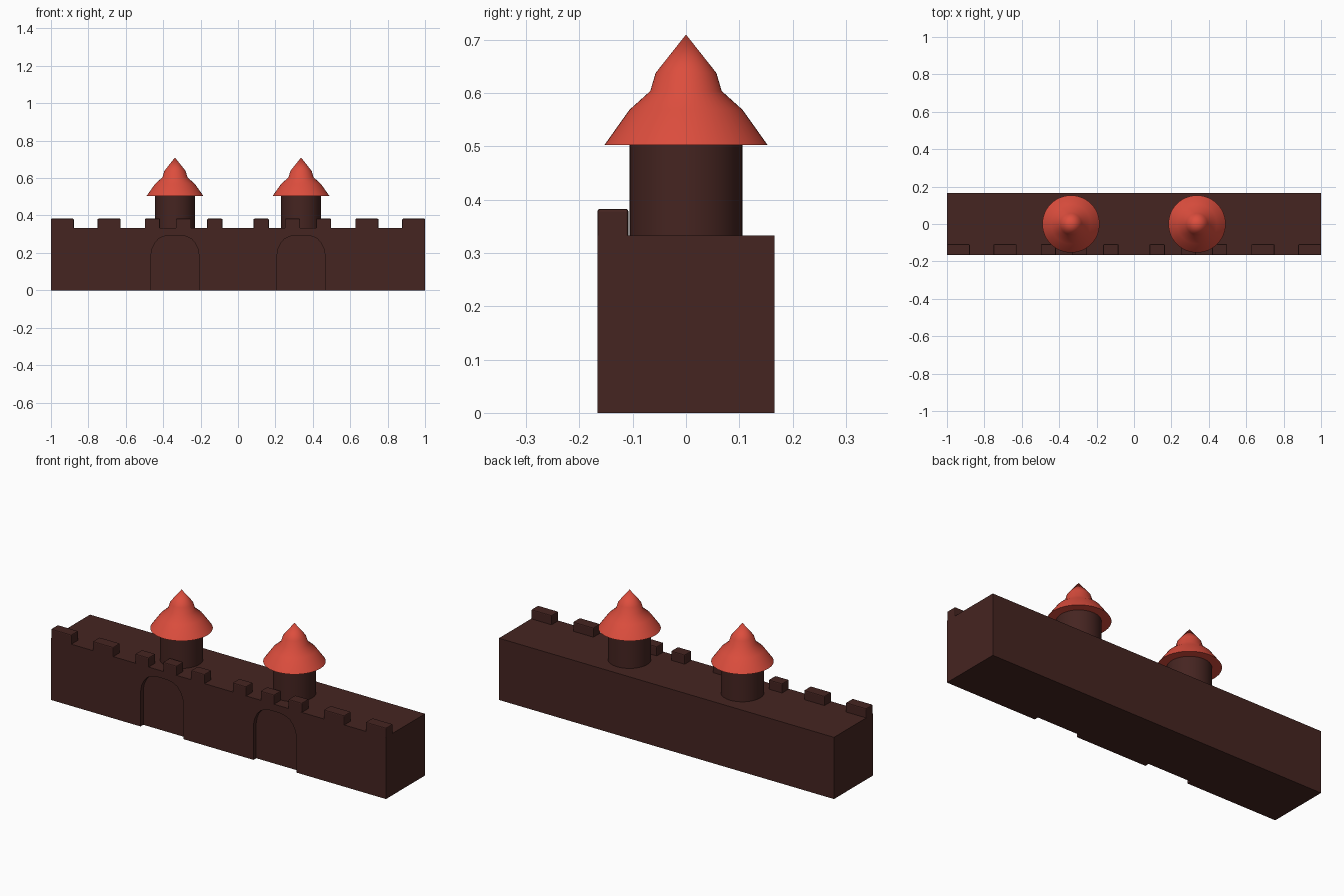
import bpy, bmesh, math

if "Cube" in bpy.data.objects:
    bpy.data.objects.remove(bpy.data.objects["Cube"])

def material(name, rgb):
    m = bpy.data.materials.new(name)
    m.diffuse_color = (*rgb, 1)
    m.use_nodes = True
    m.node_tree.nodes["Principled BSDF"].inputs["Base Color"].default_value = m.diffuse_color
    return m

STONE = material("dark_stone", (0.06, 0.018, 0.015))
TILE = material("red_tile", (0.72, 0.075, 0.047))

def make(name, bm, mat):
    bmesh.ops.recalc_face_normals(bm, faces=bm.faces)
    me = bpy.data.meshes.new(name)
    bm.to_mesh(me)
    bm.free()
    ob = bpy.data.objects.new(name, me)
    bpy.context.collection.objects.link(ob)
    if mat:
        me.materials.append(mat)
    return ob

def box(name, x0, x1, y0, y1, z0, z1, mat):
    bm = bmesh.new()
    bmesh.ops.create_cube(bm, size=1)
    bmesh.ops.scale(bm, vec=(x1 - x0, y1 - y0, z1 - z0), verts=bm.verts)
    bmesh.ops.translate(bm, vec=((x0 + x1) / 2, (y0 + y1) / 2, (z0 + z1) / 2), verts=bm.verts)
    return make(name, bm, mat)

def smooth(ob, angle):
    bpy.ops.object.select_all(action='DESELECT')
    ob.select_set(True)
    bpy.context.view_layer.objects.active = ob
    bpy.ops.object.shade_smooth_by_angle(angle=math.radians(angle))

def lathe(name, x, profile, mat, sides=48):
    bm = bmesh.new()
    vs = [bm.verts.new((r, 0, z)) for r, z in profile]
    es = [bm.edges.new(p) for p in zip(vs, vs[1:])]
    bmesh.ops.spin(bm, geom=vs + es, cent=(0, 0, 0), axis=(0, 0, 1), angle=math.tau, steps=sides)
    bmesh.ops.remove_doubles(bm, verts=bm.verts, dist=1e-4)
    bmesh.ops.translate(bm, vec=(x, 0, 0), verts=bm.verts)
    ob = make(name, bm, mat)
    smooth(ob, 40)
    return ob

def arch_cutter(x):
    # rounded arch profile, pushed slightly into the front face
    half = [(0.128, -0.05), (0.128, 0.19), (0.122, 0.222), (0.108, 0.252),
            (0.088, 0.275), (0.062, 0.288), (0.03, 0.294)]
    pts = half + [(-a, z) for a, z in reversed(half)]
    bm = bmesh.new()
    f = bm.faces.new([bm.verts.new((x + a, -0.25, z)) for a, z in pts])
    g = bmesh.ops.extrude_face_region(bm, geom=[f])["geom"]
    bmesh.ops.translate(bm, vec=(0, 0.107, 0), verts=[v for v in g if isinstance(v, bmesh.types.BMVert)])
    ob = make("doorway_cutter", bm, None)
    ob.hide_render = True
    ob.hide_set(True)
    return ob

W, D, H = 1.0, 0.1665, 0.333
TOWER_X = 0.337

wall = box("wall", -W, W, -D, D, 0, H, STONE)

# Battlements along the front edge: (start, end) on the right half
MERLONS = [(0.083, 0.165), (0.25, 0.332), (0.417, 0.498), (0.628, 0.751), (0.878, 1.0)]

for s, side in ((-1, "left"), (1, "right")):
    # Recessed doorway
    cut = wall.modifiers.new("doorway_" + side, 'BOOLEAN')
    cut.operation = 'DIFFERENCE'
    cut.solver = 'EXACT'
    cut.object = arch_cutter(s * TOWER_X)

    # Round tower with a stepped conical roof
    lathe("tower_" + side, s * TOWER_X,
          [(0, H - 0.01), (0.106, H - 0.01), (0.106, 0.506), (0, 0.506)], STONE)
    lathe("roof_" + side, s * TOWER_X,
          [(0, 0.503), (0.153, 0.503), (0.106, 0.569), (0.067, 0.604), (0.057, 0.638), (0, 0.71)], TILE)

    for a, b in MERLONS:
        x0, x1 = sorted((s * a, s * b))
        m = box("merlon_" + side, x0, x1, -D, -0.108, H - 0.01, 0.383, STONE)
        bev = m.modifiers.new("soft_edges", 'BEVEL')
        bev.width = 0.005
        bev.segments = 2
